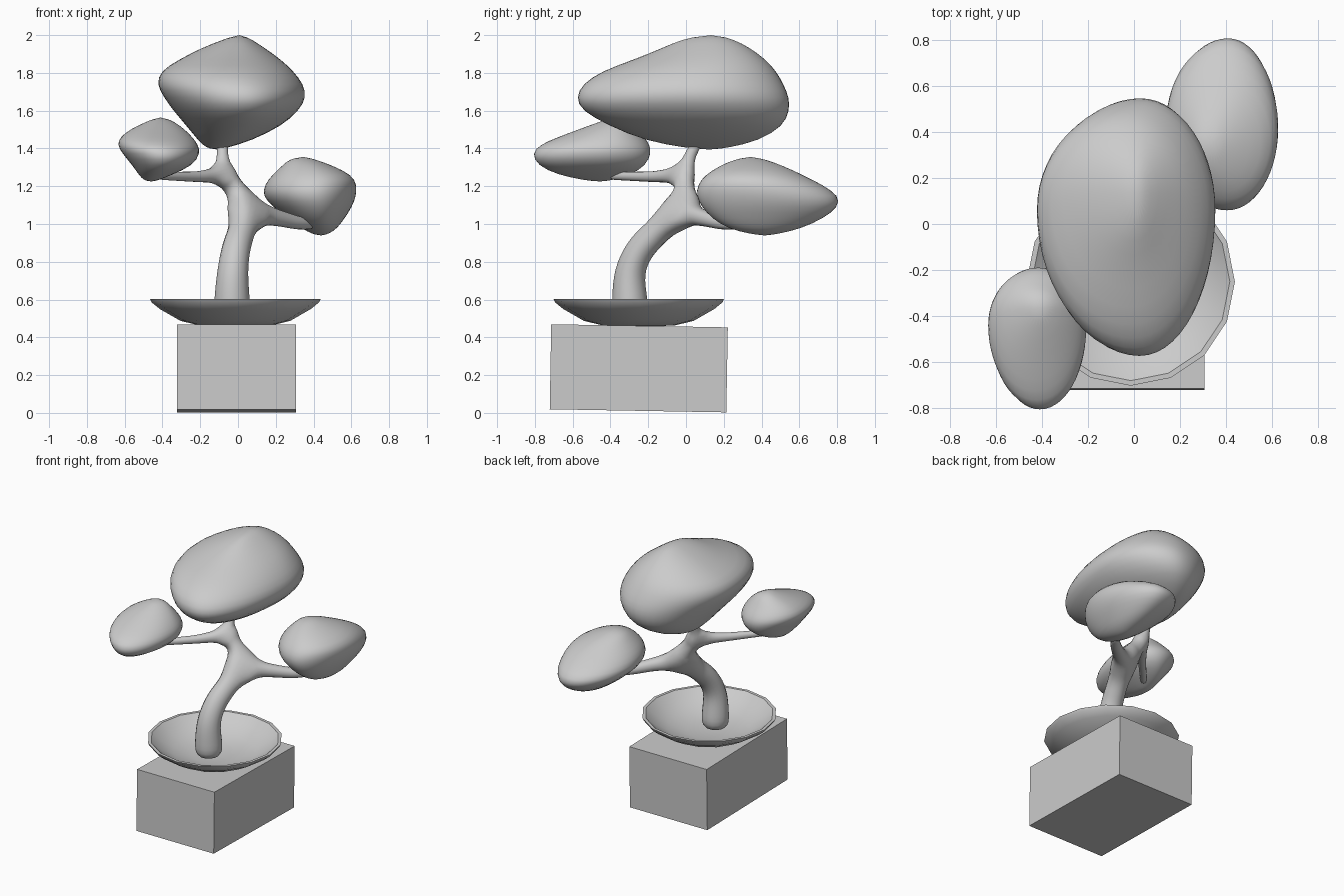
import bpy, bmesh, math
from mathutils import Matrix

if "Cube" in bpy.data.objects:
    bpy.data.objects.remove(bpy.data.objects["Cube"])


def add_object(name, verts, edges, faces, smooth=True):
    mesh = bpy.data.meshes.new(name)
    mesh.from_pydata(verts, edges, faces)
    bm = bmesh.new()
    bm.from_mesh(mesh)
    bmesh.ops.recalc_face_normals(bm, faces=bm.faces)
    bm.to_mesh(mesh)
    bm.free()
    for p in mesh.polygons:
        p.use_smooth = smooth
    obj = bpy.data.objects.new(name, mesh)
    bpy.context.collection.objects.link(obj)
    return obj


def loft(name, rings, bottom, top):
    """Skin a stack of equal-length rings and close both ends with a pole."""
    n = len(rings[0])
    verts = [v for r in rings for v in r] + [bottom, top]
    b, t, last = len(verts) - 2, len(verts) - 1, (len(rings) - 1) * n
    faces = []
    for i in range(n):
        j = (i + 1) % n
        faces.append((b, j, i))
        faces.append((t, last + i, last + j))
        for k in range(len(rings) - 1):
            faces.append((k * n + i, k * n + j, (k + 1) * n + j, (k + 1) * n + i))
    return add_object(name, verts, [], faces)


def foliage(name, levels, z_bottom, z_top, sx, sy, n=28):
    """Pebble from levels (z, x min, x max, y min, y max); sx, sy skew the widest point."""
    rings, centres = [], []
    for z, x0, x1, y0, y1 in levels:
        cx = (x0 + x1) / 2 + sx * (x1 - x0) / 2
        cy = (y0 + y1) / 2 + sy * (y1 - y0) / 2
        ring = []
        for i in range(n):
            a = 2 * math.pi * i / n
            c, s = math.cos(a), math.sin(a)
            ring.append((cx + c * (x1 - cx if c > 0 else cx - x0),
                         cy + s * (y1 - cy if s > 0 else cy - y0), z))
        rings.append(ring)
        centres.append((cx, cy))
    obj = loft(name, rings, (*centres[0], z_bottom), (*centres[-1], z_top))
    obj.modifiers.new("Subdivision", 'SUBSURF').levels = 1
    obj.modifiers["Subdivision"].render_levels = 1
    return obj


# Pedestal block, slightly tilted
bm = bmesh.new()
bmesh.ops.create_cube(bm, size=1, matrix=Matrix.Translation((-0.008, -0.25, 0.236))
                      @ Matrix.Rotation(math.radians(-1), 4, 'X')
                      @ Matrix.Diagonal((0.63, 0.935, 0.45, 1)))
mesh = bpy.data.meshes.new("pedestal")
bm.to_mesh(mesh)
bm.free()
bpy.context.collection.objects.link(bpy.data.objects.new("pedestal", mesh))

# Shallow sixteen-sided dish
profile = [(0.19, 0.463), (0.29, 0.487), (0.40, 0.55), (0.443, 0.585), (0.452, 0.604),
           (0.43, 0.604), (0.38, 0.562), (0.28, 0.507), (0.15, 0.48)]
rings = [[(-0.014 + r * math.cos(math.tau * i / 16), -0.25 + r * math.sin(math.tau * i / 16), z)
          for i in range(16)] for r, z in profile]
dish = loft("dish", rings, (-0.014, -0.25, 0.456), (-0.014, -0.25, 0.473))
bpy.context.view_layer.objects.active = dish
dish.select_set(True)
bpy.ops.object.shade_smooth_by_angle(angle=math.radians(40))
dish.select_set(False)

# Trunk and branches: (x, y, z, radius)
nodes = [(-0.03, -0.295, 0.47, 0.105), (-0.032, -0.297, 0.60, 0.10), (-0.03, -0.305, 0.75, 0.085),
         (-0.012, -0.245, 0.87, 0.08), (0.028, -0.125, 0.99, 0.075), (0.06, -0.025, 1.065, 0.075),
         (0.20, 0.08, 1.035, 0.048), (0.32, 0.19, 1.005, 0.038), (0.40, 0.28, 1.0, 0.03),
         (0.0, -0.005, 1.165, 0.062), (-0.075, -0.015, 1.26, 0.048),
         (-0.083, 0.025, 1.37, 0.032), (-0.08, 0.08, 1.47, 0.03),
         (-0.22, -0.18, 1.25, 0.03), (-0.42, -0.40, 1.255, 0.022)]
links = [(0, 1), (1, 2), (2, 3), (3, 4), (4, 5), (5, 6), (6, 7), (7, 8),
         (5, 9), (9, 10), (10, 11), (11, 12), (10, 13), (13, 14)]
trunk = add_object("trunk", [p[:3] for p in nodes], links, [])
skin = trunk.modifiers.new("Skin", 'SKIN')
skin.use_smooth_shade = True
for i, p in enumerate(nodes):
    sv = trunk.data.skin_vertices[0].data[i]
    sv.radius = (p[3], p[3])
    sv.use_root = i == 0
sub = trunk.modifiers.new("Subdivision", 'SUBSURF')
sub.levels = sub.render_levels = 2

# Large crown foliage
foliage("crown_foliage", [
    (1.403, -0.17, -0.06, 0.0, 0.22), (1.44, -0.21, 0.07, -0.22, 0.39),
    (1.52, -0.275, 0.235, -0.41, 0.52), (1.60, -0.345, 0.325, -0.56, 0.552),
    (1.67, -0.395, 0.365, -0.588, 0.55), (1.74, -0.435, 0.35, -0.555, 0.52),
    (1.81, -0.415, 0.295, -0.45, 0.48), (1.87, -0.315, 0.23, -0.28, 0.425),
    (1.93, -0.20, 0.145, -0.13, 0.345), (1.98, -0.07, 0.07, -0.02, 0.25),
], 1.393, 2.003, 0.12, 0.14)

# Left foliage
foliage("left_foliage", [
    (1.232, -0.50, -0.42, -0.54, -0.39), (1.26, -0.525, -0.35, -0.68, -0.29),
    (1.31, -0.56, -0.235, -0.79, -0.21), (1.375, -0.615, -0.198, -0.82, -0.182),
    (1.42, -0.642, -0.21, -0.775, -0.19), (1.46, -0.625, -0.24, -0.68, -0.22),
    (1.50, -0.575, -0.28, -0.57, -0.26), (1.545, -0.48, -0.34, -0.45, -0.30),
], 1.224, 1.567, 0.0, 0.15)

# Right foliage
foliage("right_foliage", [
    (0.948, 0.39, 0.48, 0.34, 0.49), (0.975, 0.34, 0.525, 0.22, 0.61),
    (1.03, 0.26, 0.565, 0.135, 0.73), (1.09, 0.185, 0.605, 0.08, 0.81),
    (1.15, 0.125, 0.628, 0.05, 0.815), (1.21, 0.14, 0.63, 0.06, 0.72),
    (1.26, 0.18, 0.605, 0.10, 0.62), (1.31, 0.235, 0.50, 0.18, 0.51),
    (1.342, 0.27, 0.41, 0.26, 0.42),
], 0.938, 1.357, 0.1, 0.02)
